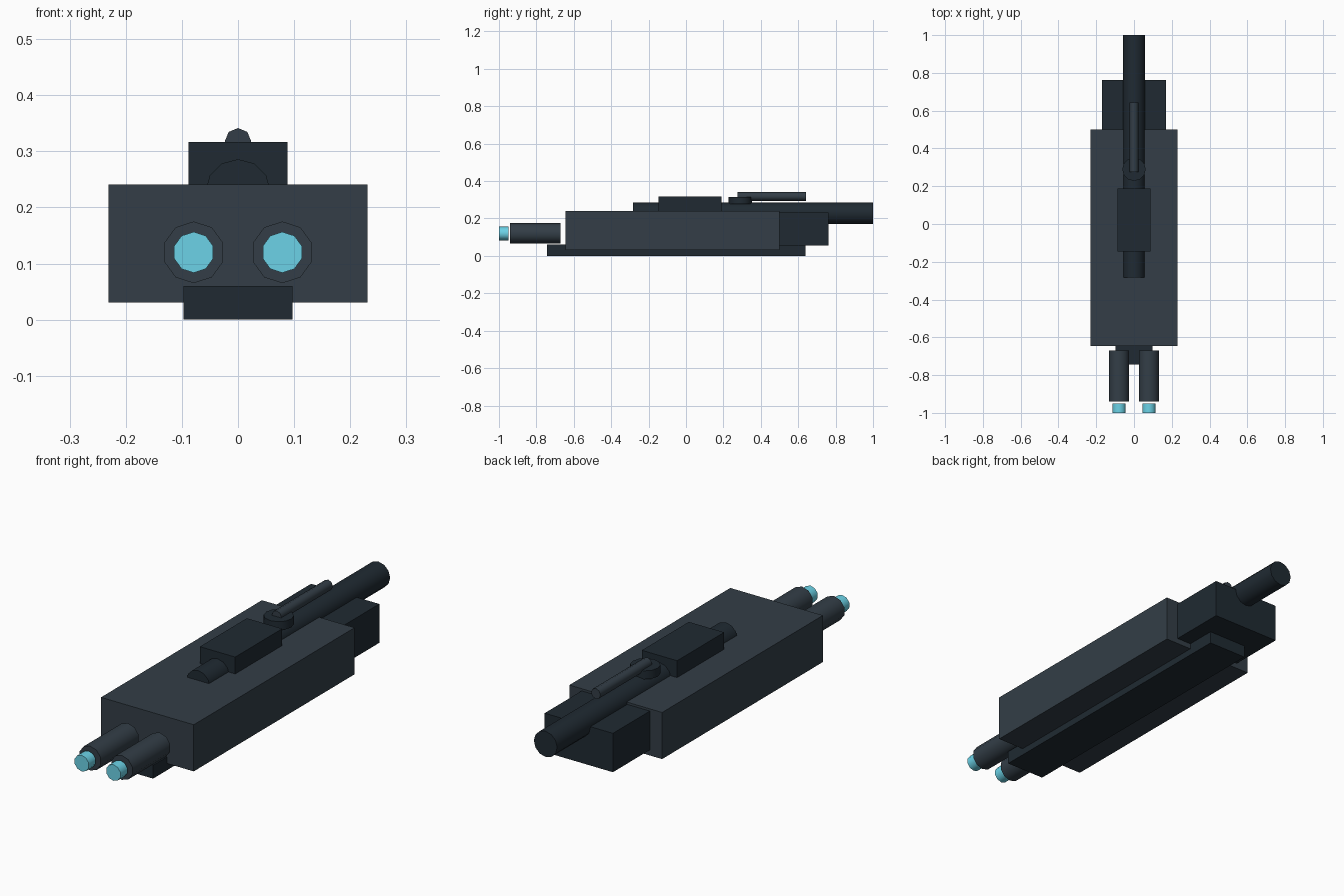
import bpy
import math

if "Cube" in bpy.data.objects:
    bpy.data.objects.remove(bpy.data.objects["Cube"])


def material(name, rgb):
    m = bpy.data.materials.new(name)
    m.diffuse_color = (*rgb, 1)
    m.use_nodes = True
    m.node_tree.nodes["Principled BSDF"].inputs["Base Color"].default_value = m.diffuse_color
    return m


HULL = material("hull_grey", (0.033, 0.048, 0.063))
DARK = material("dark_grey", (0.014, 0.023, 0.032))
GLOW = material("glow_cyan", (0.15, 0.65, 0.80))


def box(name, x, y, z, mat):
    """Box from (min, max) ranges on each axis."""
    bpy.ops.mesh.primitive_cube_add(
        size=1, location=[(a + b) / 2 for a, b in (x, y, z)])
    ob = bpy.context.object
    ob.name = name
    ob.scale = [b - a for a, b in (x, y, z)]
    bpy.ops.object.transform_apply(location=False, rotation=False, scale=True)
    ob.data.materials.append(mat)


def tube(name, radius, start, end, sides, mat, x=0, y=0, z=0, upright=False):
    """Cylinder running along y, or along z when upright."""
    mid = (start + end) / 2
    bpy.ops.mesh.primitive_cylinder_add(
        vertices=sides, radius=radius, depth=end - start,
        location=(x, y, mid) if upright else (x, mid, z),
        rotation=(0 if upright else math.pi / 2, 0, 0))
    ob = bpy.context.object
    ob.name = name
    ob.data.materials.append(mat)
    bpy.ops.object.shade_smooth_by_angle(angle=math.radians(50))


# Hull blocks
box("main_hull", (-0.231, 0.231), (-0.645, 0.5), (0.031, 0.241), HULL)
box("keel", (-0.097, 0.097), (-0.743, 0.638), (0, 0.06), DARK)
box("rear_block", (-0.17, 0.17), (0.44, 0.763), (0.056, 0.231), DARK)

# Spine barrel and the raised housing around it
tube("spine_barrel", 0.058, -0.284, 1.0, 12, DARK, z=0.228)
box("top_housing", (-0.088, 0.088), (-0.146, 0.189), (0.22, 0.317), DARK)

# Small top turret
tube("turret_base", 0.062, 0.277, 0.315, 12, DARK, y=0.29, upright=True)
tube("turret_gun", 0.0235, 0.275, 0.642, 8, HULL, z=0.318)

# Twin front pods with glowing tips
for side, s in (("left", -1), ("right", 1)):
    tube(f"pod_{side}", 0.055, -0.94, -0.67, 10, HULL, x=s * 0.079, z=0.12)
    tube(f"glow_{side}", 0.0365, -1.0, -0.95, 10, GLOW, x=s * 0.079, z=0.12)
